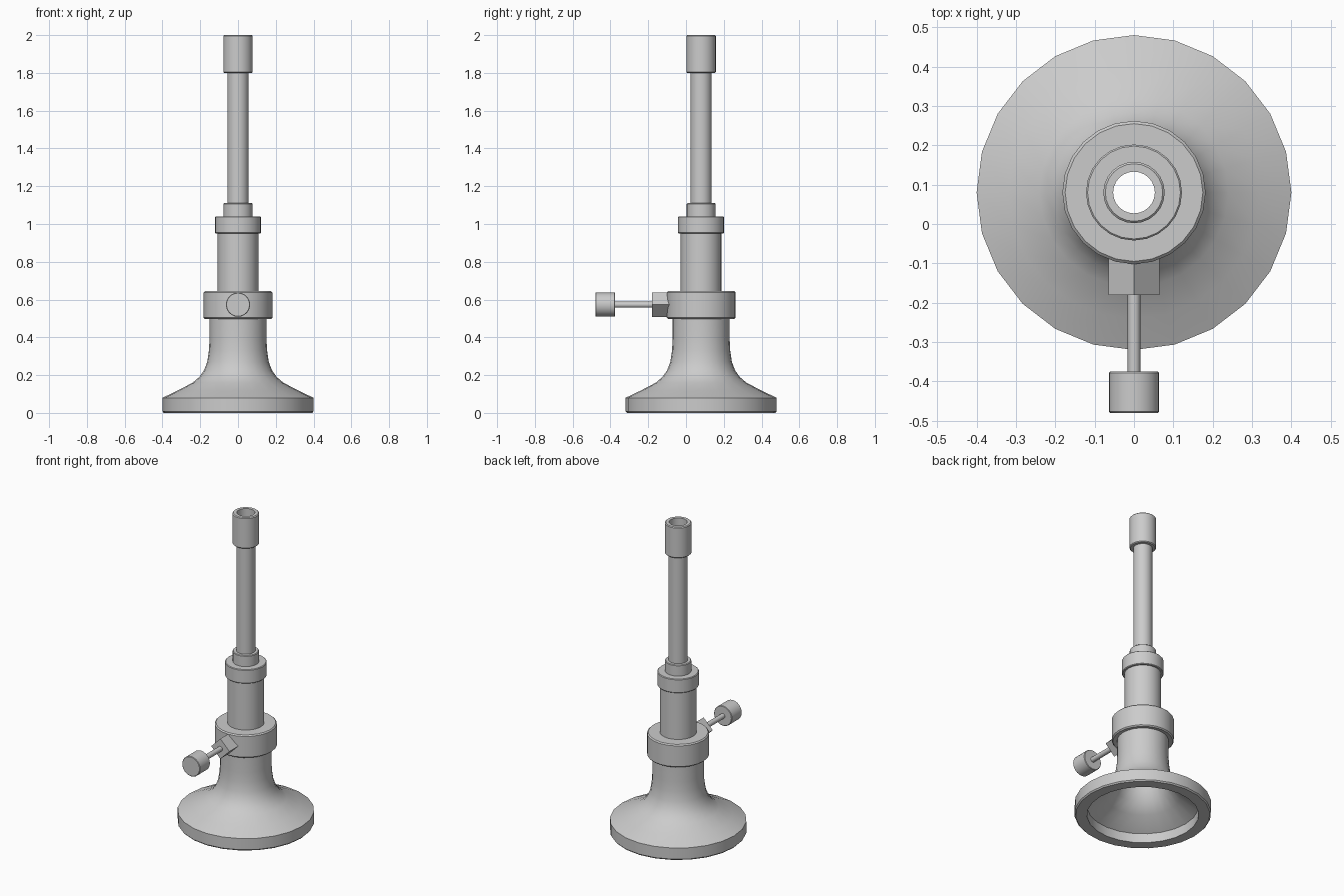
import bpy, math
from mathutils import Vector

if "Cube" in bpy.data.objects:
    bpy.data.objects.remove(bpy.data.objects["Cube"])

AXIS_Y = 0.08     # vertical axis of the burner
VALVE_Z = 0.573   # height of the valve axis
SIDES = 24


def lathe(name, profile, to_world, sides=SIDES, closed=False, smooth=True):
    """Spin (radius, height) points; zero-radius points become poles."""
    verts, rings, faces = [], [], []
    for r, h in profile:
        n = sides if r > 0 else 1
        rings.append([len(verts) + i for i in range(n)])
        for i in range(n):
            a = 2 * math.pi * i / sides
            verts.append(to_world(r * math.cos(a), r * math.sin(a), h))
    pairs = list(zip(rings, rings[1:]))
    if closed:
        pairs.append((rings[-1], rings[0]))
    for a, b in pairs:
        for i in range(sides):
            j = (i + 1) % sides
            quad = [a[i % len(a)], a[j % len(a)], b[j % len(b)], b[i % len(b)]]
            faces.append(list(dict.fromkeys(quad)))
    mesh = bpy.data.meshes.new(name)
    mesh.from_pydata(verts, [], faces)
    obj = bpy.data.objects.new(name, mesh)
    bpy.context.collection.objects.link(obj)
    bpy.ops.object.select_all(action='DESELECT')
    obj.select_set(True)
    bpy.context.view_layer.objects.active = obj
    if smooth:
        bpy.ops.object.shade_smooth_by_angle(angle=math.radians(30))
    return obj


def upright(x, y, h):
    return Vector((x, y + AXIS_Y, h))


def forward(x, y, h):
    # height runs toward the front (-y)
    return Vector((x, -h, VALVE_Z + y))


# Hollow flared stand with its thick collar
lathe("stand", [
    (0.327, 0), (0.393, 0), (0.40, 0.008), (0.40, 0.08),
    (0.32, 0.118), (0.24, 0.16), (0.205, 0.19), (0.18, 0.225), (0.163, 0.27),
    (0.154, 0.33), (0.151, 0.39), (0.151, 0.5),
    (0.175, 0.497), (0.182, 0.504), (0.182, 0.638), (0.175, 0.645),
    (0.053, 0.645), (0.053, 0.6), (0.10, 0.5),
    (0.115, 0.36), (0.135, 0.26), (0.165, 0.185), (0.22, 0.125), (0.327, 0.06),
], upright, closed=True)

# Barrel with its top nut
lathe("barrel", [
    (0.053, 0.645), (0.108, 0.645), (0.108, 0.95),
    (0.118, 0.95), (0.122, 0.954), (0.122, 1.036), (0.118, 1.04),
    (0.053, 1.04),
], upright, closed=True)

# Burner tube with lower ring and wider open tip
lathe("burner_tube", [
    (0.053, 1.04), (0.077, 1.04), (0.077, 1.106), (0.073, 1.11),
    (0.056, 1.11), (0.056, 1.8),
    (0.073, 1.8), (0.078, 1.805), (0.078, 1.995), (0.073, 2.0),
    (0.053, 2.0),
], upright, closed=True)

# Valve: diamond block, stem and round knob, pointing to the front
lathe("valve_block", [(0, 0.07), (0.065, 0.07), (0.065, 0.18), (0, 0.18)],
      forward, sides=4, smooth=False)
lathe("valve_stem", [(0, 0.17), (0.016, 0.17), (0.016, 0.38), (0, 0.38)], forward)
lathe("valve_knob", [
    (0, 0.375), (0.061, 0.375), (0.064, 0.378),
    (0.064, 0.477), (0.061, 0.48), (0, 0.48),
], forward)

# Consistent outward normals
for obj in bpy.context.scene.objects:
    bpy.ops.object.select_all(action='DESELECT')
    obj.select_set(True)
    bpy.context.view_layer.objects.active = obj
    bpy.ops.object.mode_set(mode='EDIT')
    bpy.ops.mesh.select_all(action='SELECT')
    bpy.ops.mesh.normals_make_consistent(inside=False)
    bpy.ops.object.mode_set(mode='OBJECT')
